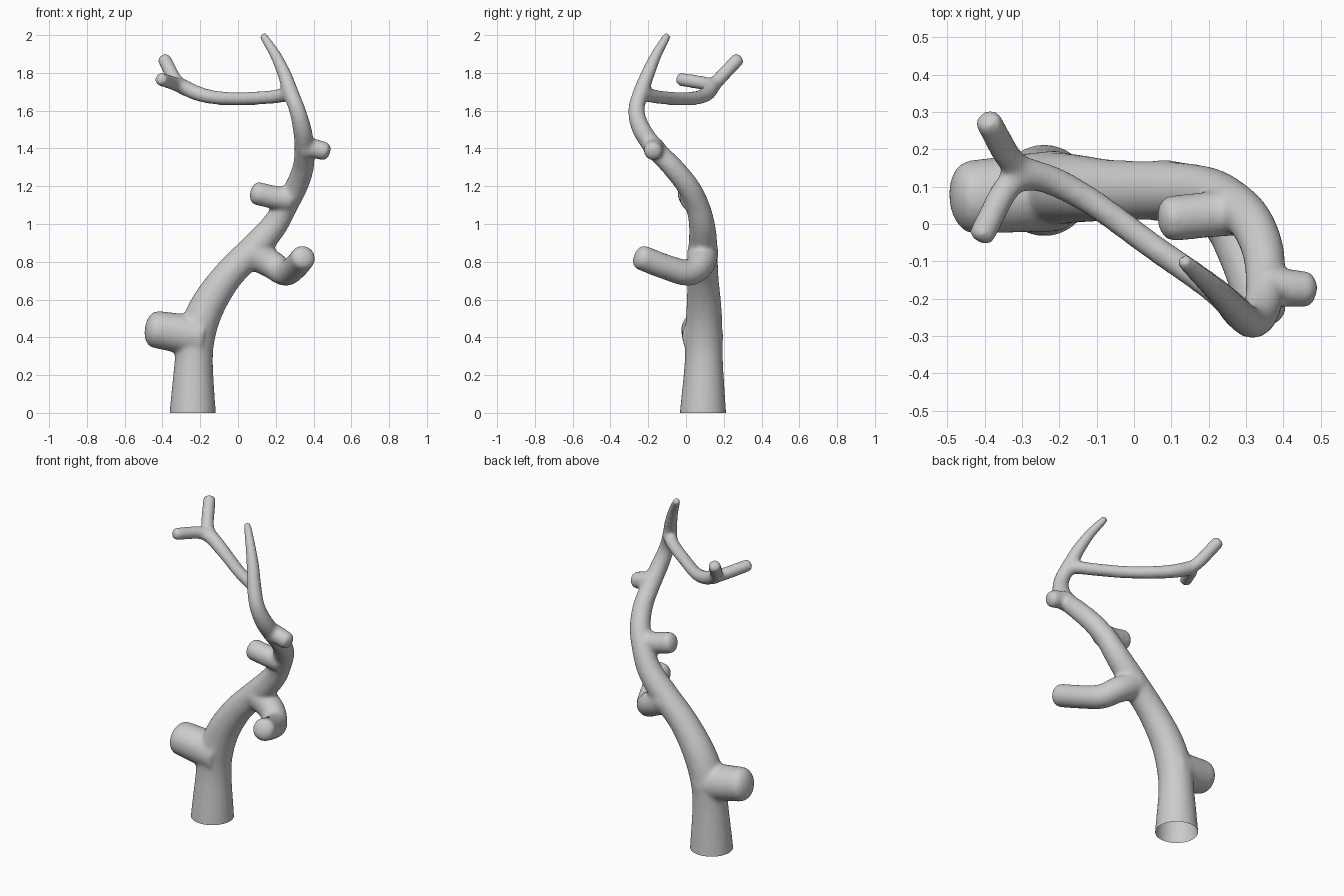
import bpy, bmesh, math
from mathutils import Vector

if "Cube" in bpy.data.objects:
    bpy.data.objects.remove(bpy.data.objects["Cube"])

# Limb paths: (x, y, z, radius)
TRUNK = [(-.24, .09, -.12, .126), (-.24, .09, 0, .123), (-.235, .094, .25, .103), (-.222, .094, .4, .1),
         (-.165, .095, .56, .093), (-.055, .09, .725, .082), (.085, .09, .87, .078),
         (.19, .085, .99, .07), (.255, .06, 1.1, .063), (.31, .01, 1.2, .06), (.345, -.07, 1.3, .057),
         (.352, -.165, 1.4, .053), (.34, -.235, 1.5, .05), (.315, -.263, 1.6, .044),
         (.278, -.238, 1.7, .042), (.243, -.2, 1.8, .037), (.195, -.155, 1.9, .03), (.134, -.1, 1.995, .023)]
LOW_STUB = [(-.19, .09, .4, .11), (-.3, .082, .42, .105), (-.435, .072, .442, .099)]
FRONT_BRANCH = [(.07, .09, .85, .085), (.18, .075, .785, .075), (.25, .01, .742, .07),
                (.3, -.1, .77, .067), (.345, -.235, .822, .067)]
MID_STUB = [(.28, .035, 1.13, .066), (.2, .025, 1.14, .062), (.1, .015, 1.162, .062)]
KNOT = [(.35, -.165, 1.4, .06), (.4, -.17, 1.4, .052), (.46, -.175, 1.385, .05)]
TOP_BRANCH = [(.27, -.225, 1.69, .04), (.2, -.165, 1.675, .037), (.05, -.06, 1.664, .036),
              (-.1, .05, 1.667, .037), (-.21, .112, 1.69, .04), (-.3, .14, 1.73, .042)]
PRONG_BACK = [(-.25, .13, 1.705, .036), (-.325, .165, 1.755, .037), (-.39, .275, 1.872, .037)]
PRONG_FRONT = [(-.25, .125, 1.705, .036), (-.33, .11, 1.74, .037), (-.408, -.03, 1.766, .036)]


def smooth_path(pts, steps=6):
    """Catmull-Rom through position and radius together."""
    p = [Vector(q) for q in pts]
    p = [2 * p[0] - p[1]] + p + [2 * p[-1] - p[-2]]
    out = []
    for a, b, c, d in zip(p, p[1:], p[2:], p[3:]):
        for i in range(steps):
            t = i / steps
            out.append(.5 * (2 * b + (c - a) * t + (2 * a - 5 * b + 4 * c - d) * t * t
                             + (3 * b - a - 3 * c + d) * t ** 3))
    return out + [p[-2]]


def add_limb(bm, pts, sides=24, cap=.6):
    path = smooth_path(pts)
    end, tip_dir = path[-1], (path[-1] - path[-2]).to_3d().normalized()
    # rounded tip
    for i in range(1, 6):
        a = i / 6 * math.pi / 2
        pos = end.to_3d() + tip_dir * end.w * cap * math.sin(a)
        path.append(Vector((*pos, end.w * math.cos(a))))
    side, rings = Vector((.3, 1, .2)), []
    for i, q in enumerate(path):
        t = (path[min(i + 1, len(path) - 1)].to_3d() - path[max(i - 1, 0)].to_3d()).normalized()
        side = (side - t * side.dot(t)).normalized()
        up = t.cross(side)
        rings.append([bm.verts.new(q.to_3d() + q.w * (side * math.cos(k) + up * math.sin(k)))
                      for k in (2 * math.pi * j / sides for j in range(sides))])
    for r, s in zip(rings, rings[1:]):
        for j in range(sides):
            k = (j + 1) % sides
            bm.faces.new((r[j], r[k], s[k], s[j]))
    bm.faces.new(rings[0][::-1])
    bm.faces.new(rings[-1])


# All limbs as overlapping tubes
bm = bmesh.new()
for limb in (TRUNK, LOW_STUB, FRONT_BRANCH, MID_STUB, KNOT, TOP_BRANCH, PRONG_BACK, PRONG_FRONT):
    add_limb(bm, limb)
mesh = bpy.data.meshes.new("tree_branch")
bm.to_mesh(mesh)
bm.free()
tree = bpy.data.objects.new("tree_branch", mesh)
bpy.context.collection.objects.link(tree)

# Fuse into one skin and soften the joints
fuse = tree.modifiers.new("fuse", 'REMESH')
fuse.mode = 'VOXEL'
fuse.voxel_size = .01
soften = tree.modifiers.new("soften", 'SMOOTH')
soften.factor, soften.iterations = .5, 16
bpy.context.view_layer.update()
fused = bpy.data.meshes.new_from_object(tree.evaluated_get(bpy.context.evaluated_depsgraph_get()))
tree.modifiers.clear()

# Cut the foot open and flat on the ground
bm = bmesh.new()
bm.from_mesh(fused)
bmesh.ops.bisect_plane(bm, geom=bm.verts[:] + bm.edges[:] + bm.faces[:], plane_co=(0, 0, 0),
                       plane_no=(0, 0, 1), clear_inner=True)
for f in bm.faces:
    f.smooth = True
bm.to_mesh(fused)
bm.free()
tree.data = fused
